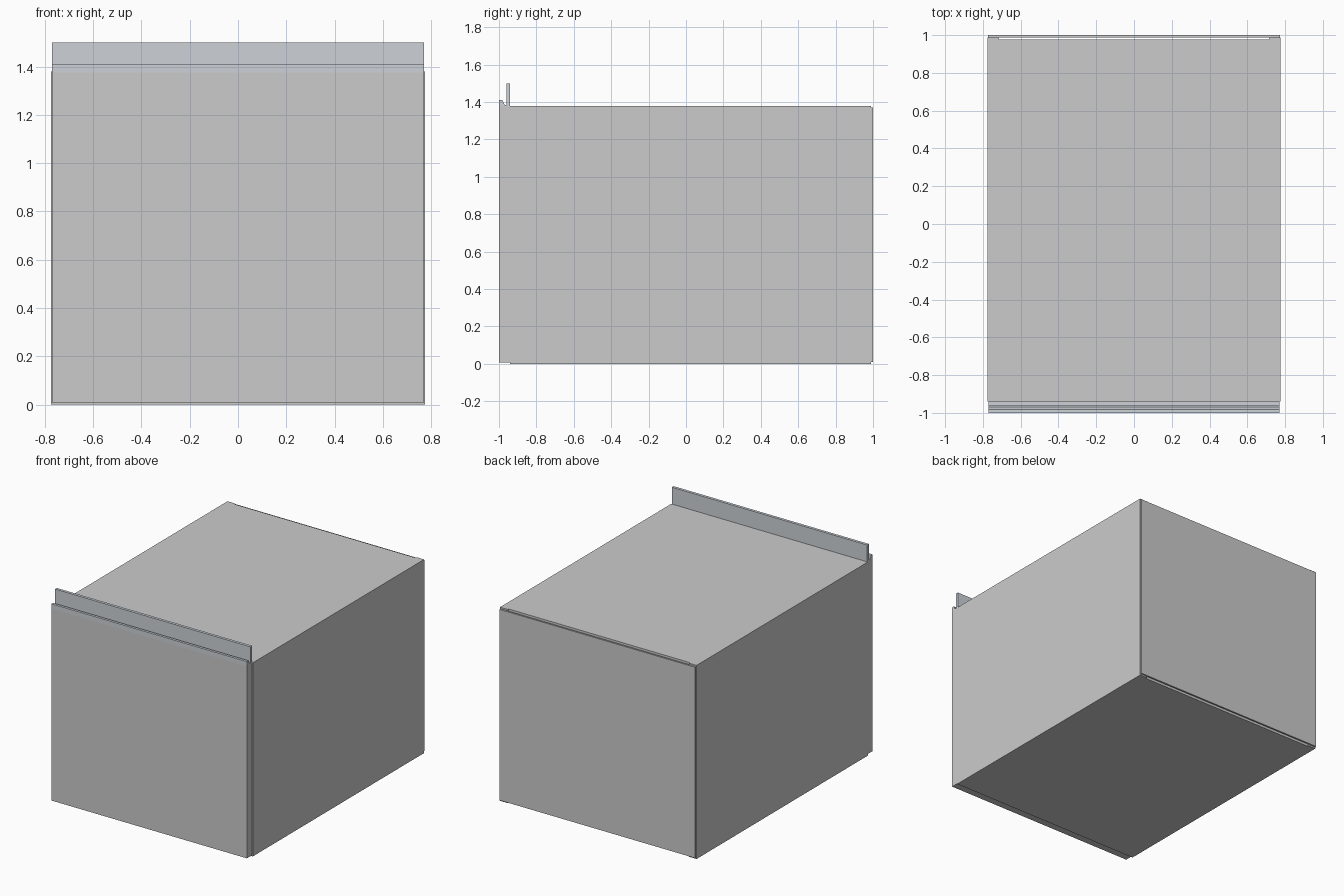
import bpy, bmesh
from mathutils import Vector

if "Cube" in bpy.data.objects:
    bpy.data.objects.remove(bpy.data.objects["Cube"])


def prism(name, profile, to_world, start, end, material=None):
    """Extrude a closed 2D profile between two depths."""
    bm = bmesh.new()
    a = [bm.verts.new(to_world(u, v, start)) for u, v in profile]
    b = [bm.verts.new(to_world(u, v, end)) for u, v in profile]
    n = len(profile)
    bm.faces.new(a)
    bm.faces.new(b[::-1])
    for i in range(n):
        j = (i + 1) % n
        bm.faces.new((a[i], b[i], b[j], a[j]))
    bmesh.ops.recalc_face_normals(bm, faces=bm.faces)
    mesh = bpy.data.meshes.new(name)
    bm.to_mesh(mesh)
    bm.free()
    obj = bpy.data.objects.new(name, mesh)
    bpy.context.collection.objects.link(obj)
    if material:
        mesh.materials.append(material)
    return obj


def along_z(u, v, d):
    return Vector((u, v, d))


def along_x(u, v, d):
    return Vector((d, u, v))


def rect(u0, u1, v0, v1):
    return [(u0, v0), (u1, v0), (u1, v1), (u0, v1)]


metal = bpy.data.materials.new("blue_grey_metal")
metal.diffuse_color = (0.61, 0.65, 0.69, 1)
metal.use_nodes = True
metal.node_tree.nodes["Principled BSDF"].inputs["Base Color"].default_value = metal.diffuse_color

# Cabinet body: the side walls reach slightly further back than the middle
prism("cabinet_body", [
    (-0.775, -0.94), (0.775, -0.94), (0.775, 0.988), (0.715, 0.988),
    (0.715, 0.978), (-0.715, 0.978), (-0.715, 0.988), (-0.775, 0.988),
], along_z, 0, 1.38)

# Thin back panel, leaving a slot behind the body
prism("back_panel", rect(-0.772, 0.772, 0.988, 1.0), along_z, 0.01, 1.37)

# Front door, slightly narrower than the body
prism("front_door", rect(-0.77, 0.77, -1.0, -0.94), along_z, 0.008, 1.375)

# Handle rail: front lip, sloped finger groove and tall rear fin
prism("handle_rail", [
    (-1.0, 1.375), (-0.94, 1.375), (-0.94, 1.5), (-0.96, 1.5),
    (-0.96, 1.385), (-0.97, 1.385), (-0.982, 1.41), (-1.0, 1.41),
], along_x, -0.77, 0.77, metal)
